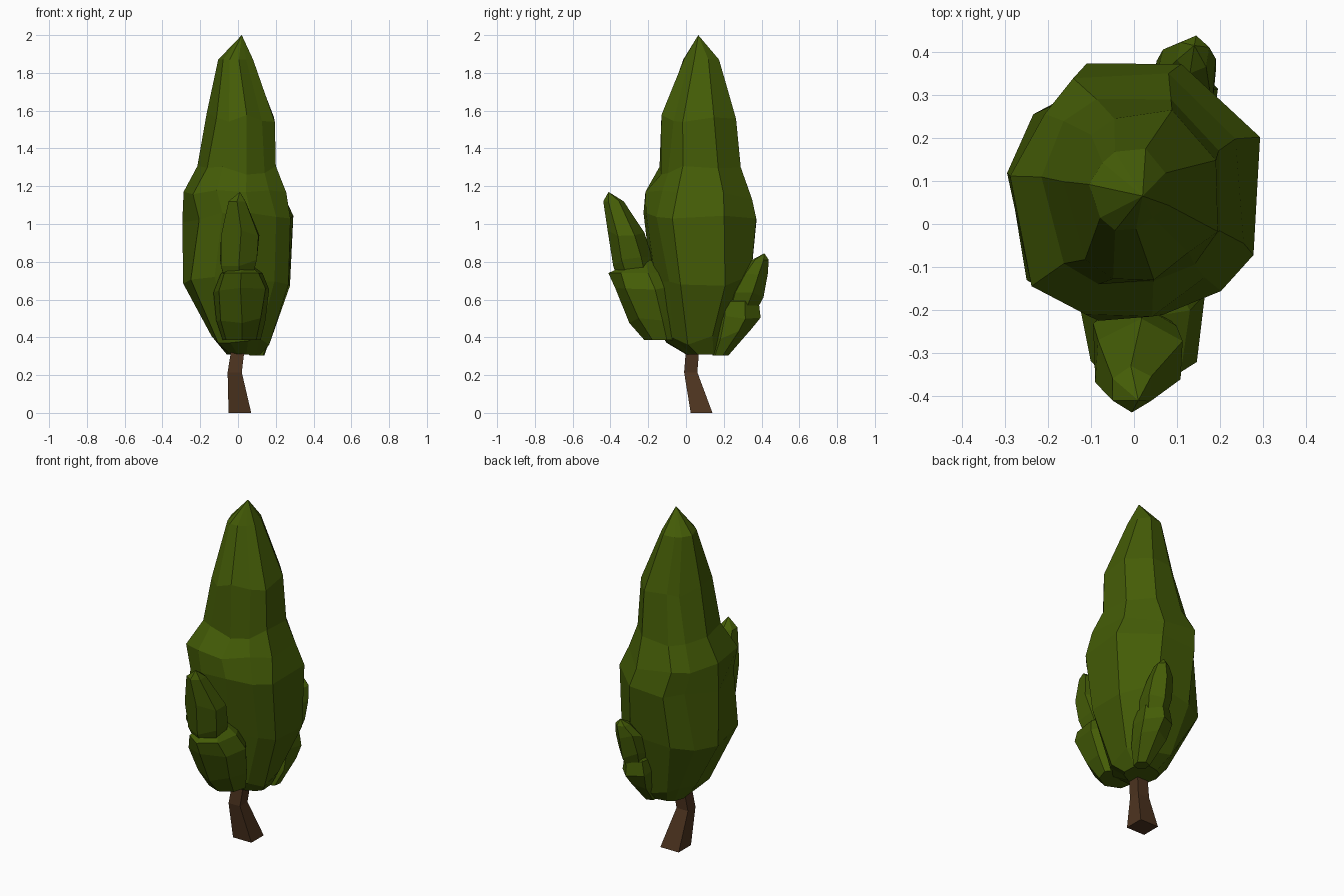
import bpy, bmesh, math, random

random.seed(5)


def material(name, color):
    m = bpy.data.materials.new(name)
    m.diffuse_color = (*color, 1)
    return m


GREEN = material("leaf_green", (0.058, 0.108, 0.002))
BROWN = material("bark_brown", (0.075, 0.034, 0.014))


def polygon(sides, turn):
    return [(math.cos(turn + math.tau * k / sides), math.sin(turn + math.tau * k / sides))
            for k in range(sides)]


def loft(name, rings, outline, mat, rough=0.0, tip=None):
    """Skin rings (z, x0, x1, y0, y1): the outline is fitted to each ring's bounds."""
    bm = bmesh.new()
    loops = []
    n = len(outline)
    jit = lambda: random.uniform(-rough, rough)
    for i, (z, x0, x1, y0, y1) in enumerate(rings):
        xs = [x + jit() * 2 for x, y in outline]
        ys = [y + jit() * 2 for x, y in outline]
        fit = lambda v, vs, a, b: a + (b - a) * (v - min(vs)) / (max(vs) - min(vs))
        inner = 0 < i < len(rings) - 1
        loops.append([bm.verts.new((fit(x, xs, x0, x1), fit(y, ys, y0, y1),
                                    z + (jit() if inner else 0)))
                      for x, y in zip(xs, ys)])
    for a, b in zip(loops, loops[1:]):
        for k in range(n):
            j = (k + 1) % n
            bm.faces.new((a[k], a[j], b[j], b[k]))
    bm.faces.new(loops[0][::-1])
    if tip:
        t = bm.verts.new(tip)
        for k in range(n):
            bm.faces.new((loops[-1][k], loops[-1][(k + 1) % n], t))
    else:
        bm.faces.new(loops[-1])
    bmesh.ops.recalc_face_normals(bm, faces=bm.faces)
    me = bpy.data.meshes.new(name)
    bm.to_mesh(me)
    bm.free()
    me.materials.append(mat)
    ob = bpy.data.objects.new(name, me)
    bpy.context.collection.objects.link(ob)
    return ob


# Bent square trunk
loft("trunk", [(0, -0.05, 0.07, 0.025, 0.14),
               (0.215, -0.055, 0.02, -0.01, 0.06),
               (0.34, -0.035, 0.035, 0.0, 0.07)], polygon(4, math.pi / 4), BROWN)

# Main crown: irregular plan, wide lower body narrowing to a tall spire
CROWN = [(1, -.42), (.95, .42), (.42, 1), (-.4, .92), (-.7, .68), (-1, .15),
         (-.76, -.78), (-.36, -1), (.2, -.97), (.65, -.73)]
loft("main_crown", [(0.31, -0.06, 0.12, 0.0, 0.20),
                    (0.38, -0.14, 0.17, -0.11, 0.26),
                    (0.70, -0.29, 0.275, -0.185, 0.345),
                    (1.03, -0.295, 0.293, -0.225, 0.373),
                    (1.16, -0.288, 0.255, -0.215, 0.350),
                    (1.29, -0.215, 0.20, -0.14, 0.29),
                    (1.57, -0.165, 0.195, -0.13, 0.265),
                    (1.87, -0.105, 0.08, -0.015, 0.175)],
     CROWN, GREEN, rough=0.03, tip=(0.02, 0.065, 2.0))

# Front branch: broad base clump and a leaning upper tuft
loft("front_clump", [(0.385, -0.08, 0.12, -0.22, -0.03),
                     (0.50, -0.115, 0.145, -0.30, -0.03),
                     (0.66, -0.13, 0.165, -0.375, -0.05),
                     (0.74, -0.09, 0.13, -0.411, -0.08)],
     polygon(7, -1.57), GREEN, rough=0.025, tip=(0.01, -0.22, 0.83))
loft("front_tuft", [(0.66, -0.06, 0.06, -0.34, -0.15),
                    (0.80, -0.095, 0.10, -0.385, -0.18),
                    (0.96, -0.09, 0.113, -0.415, -0.22),
                    (1.12, -0.05, 0.04, -0.438, -0.33)],
     polygon(6, -1.57), GREEN, rough=0.025, tip=(0.01, -0.41, 1.17))

# Back branch: smaller clump and tuft
loft("back_clump", [(0.305, 0.06, 0.14, 0.14, 0.225),
                    (0.42, 0.03, 0.185, 0.14, 0.345),
                    (0.52, 0.02, 0.195, 0.16, 0.395),
                    (0.59, 0.03, 0.18, 0.18, 0.385)],
     polygon(6, 1.4), GREEN, rough=0.03, tip=(0.11, 0.29, 0.66))
loft("back_tuft", [(0.52, 0.06, 0.16, 0.20, 0.36),
                   (0.63, 0.04, 0.19, 0.23, 0.41),
                   (0.74, 0.05, 0.19, 0.29, 0.433),
                   (0.81, 0.10, 0.175, 0.35, 0.438)],
     polygon(6, 1.4), GREEN, rough=0.02, tip=(0.14, 0.415, 0.845))
